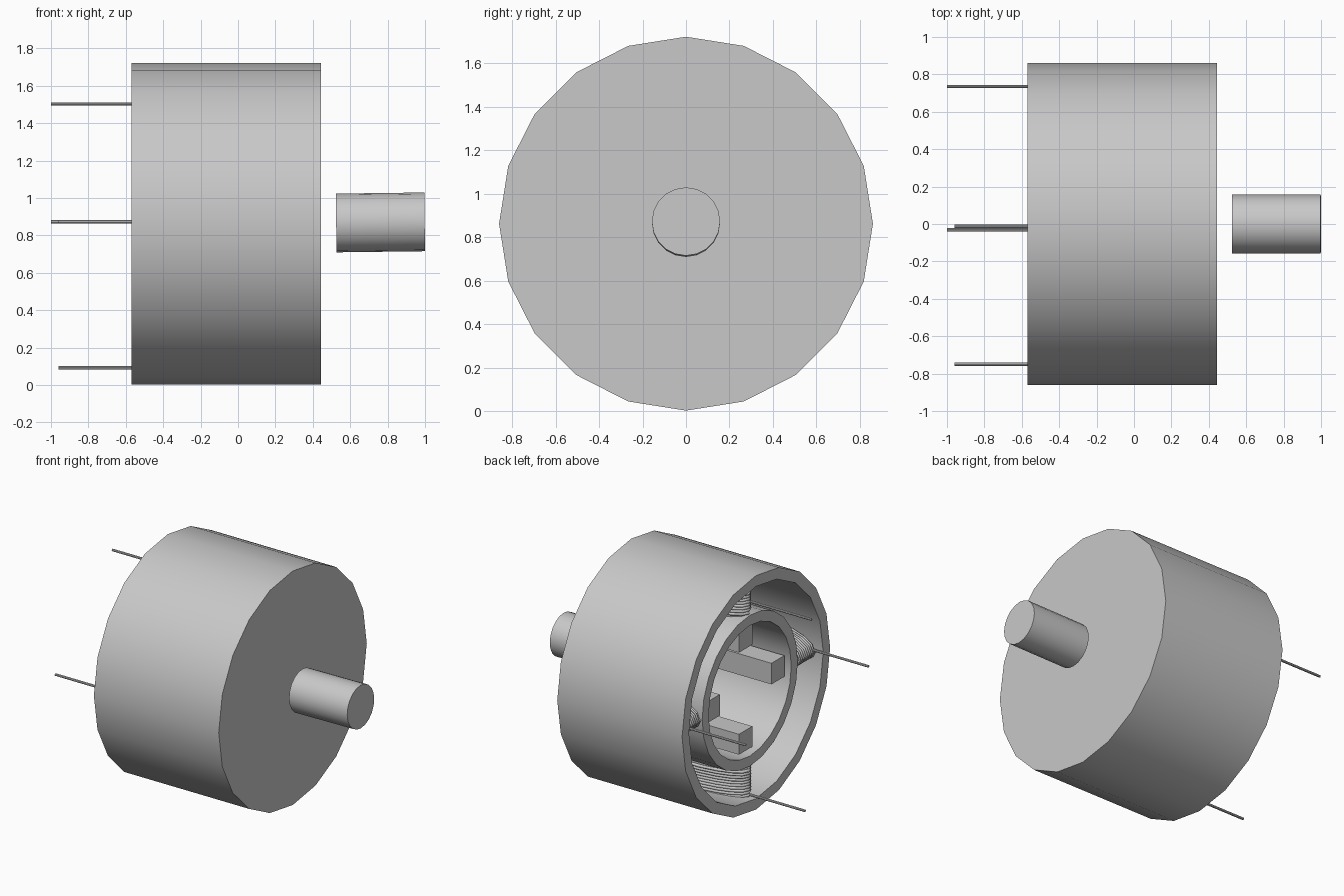
import bpy, bmesh, math
from mathutils import Matrix, Vector

if "Cube" in bpy.data.objects:
    bpy.data.objects.remove(bpy.data.objects["Cube"])

AXIS_Z = 0.862
grey = bpy.data.materials.new("plain grey")
grey.use_nodes = True
COLOUR = (0.58, 0.58, 0.58, 1)
grey.diffuse_color = COLOUR
grey.node_tree.nodes["Principled BSDF"].inputs["Base Color"].default_value = COLOUR


def finish(name, bm, smooth=True):
    bmesh.ops.recalc_face_normals(bm, faces=bm.faces)
    mesh = bpy.data.meshes.new(name)
    bm.to_mesh(mesh)
    bm.free()
    mesh.materials.append(grey)
    obj = bpy.data.objects.new(name, mesh)
    bpy.context.collection.objects.link(obj)
    bpy.ops.object.select_all(action='DESELECT')
    obj.select_set(True)
    bpy.context.view_layer.objects.active = obj
    if smooth:
        bpy.ops.object.shade_smooth_by_angle(angle=math.radians(30))
    return obj


def lathe(name, profile, sides, closed=False):
    """Turn (x, radius) points about the motor axis."""
    bm = bmesh.new()
    rings = []
    for x, r in profile:
        if r == 0:
            rings.append([bm.verts.new((x, 0, AXIS_Z))] * sides)
        else:
            angles = [math.tau * i / sides for i in range(sides)]
            rings.append([bm.verts.new((x, r * math.sin(a), AXIS_Z + r * math.cos(a)))
                          for a in angles])
    pairs = list(zip(rings, rings[1:]))
    if closed:
        pairs.append((rings[-1], rings[0]))
    for a, b in pairs:
        for i in range(sides):
            j = (i + 1) % sides
            corners = list(dict.fromkeys((a[i], a[j], b[j], b[i])))
            bm.faces.new(corners)
    return finish(name, bm)


def cylinder(name, start, end, radius, sides):
    start, end = Vector(start), Vector(end)
    d = end - start
    place = Matrix.Translation((start + end) / 2) @ d.to_track_quat('Z', 'Y').to_matrix().to_4x4()
    bm = bmesh.new()
    bmesh.ops.create_cone(bm, cap_ends=True, segments=sides, radius1=radius,
                          radius2=radius, depth=d.length, matrix=place)
    return finish(name, bm)


# Housing cup, open at the wire end
lathe("housing", [(0.445, 0), (0.445, 0.86), (-0.57, 0.86), (-0.57, 0.78),
                  (0.37, 0.78), (0.37, 0)], 20)

# Inner tube that carries the coils
lathe("inner_ring", [(-0.52, 0.555), (0.36, 0.555), (0.36, 0.48), (-0.52, 0.48)], 24, closed=True)

# Output shaft
cylinder("shaft", (0.525, 0, AXIS_Z + 0.004), (0.998, 0, AXIS_Z + 0.01), 0.157, 20)

# Four poles round the axis: magnet bar, coil core, winding and lead
COIL_X, COIL_A, COIL_B = -0.07, 0.44, 0.14
TURNS, STEPS, PITCH, WIRE = 10, 20, 0.02, 0.011
leads = {"top": (0, 0.64, -1.0, -0.03), "rear": (1, 0.735, -1.0, 0.01),
         "bottom": (2, 0.77, -0.96, -0.012), "front": (3, 0.75, -0.96, 0.01)}

for side, (quarter, lead_r, lead_x, shift) in leads.items():
    angle = quarter * math.pi / 2
    turn = Matrix.Translation((0, 0, AXIS_Z)) @ Matrix.Rotation(-angle, 4, 'X')

    # Magnet bar inside the ring
    bm = bmesh.new()
    bmesh.ops.create_cube(bm, size=1, matrix=turn @ Matrix.Translation((-0.06, 0, 0.375))
                          @ Matrix.Diagonal((0.85, 0.155, 0.15, 1)))
    finish(side + "_magnet", bm, smooth=False)

    # Oval core between ring and housing
    bm = bmesh.new()
    bmesh.ops.create_cone(bm, cap_ends=True, segments=20, radius1=1, radius2=1, depth=1,
                          matrix=turn @ Matrix.Translation((COIL_X, 0, 0.66))
                          @ Matrix.Diagonal((COIL_A - WIRE, COIL_B - WIRE, 0.23, 1)))
    finish(side + "_coil_core", bm)

    # Oval wire winding
    curve = bpy.data.curves.new(side + "_winding", 'CURVE')
    curve.dimensions = '3D'
    curve.bevel_depth = WIRE
    curve.bevel_resolution = 1
    curve.use_fill_caps = True
    spline = curve.splines.new('POLY')
    count = TURNS * STEPS
    spline.points.add(count)
    for i, p in enumerate(spline.points):
        t = math.tau * i / STEPS
        p.co = (COIL_X - COIL_A * math.cos(t), COIL_B * math.sin(t),
                0.57 + PITCH * i / STEPS, 1)
    curve.materials.append(grey)
    winding = bpy.data.objects.new(side + "_winding", curve)
    winding.matrix_world = turn
    bpy.context.collection.objects.link(winding)

    # Straight lead out of the open end
    y, z = lead_r * math.sin(angle), lead_r * math.cos(angle)
    if quarter % 2:
        z += shift
    else:
        y += shift
    cylinder(side + "_lead", (-0.5, y, AXIS_Z + z), (lead_x, y, AXIS_Z + z), 0.009, 8)
